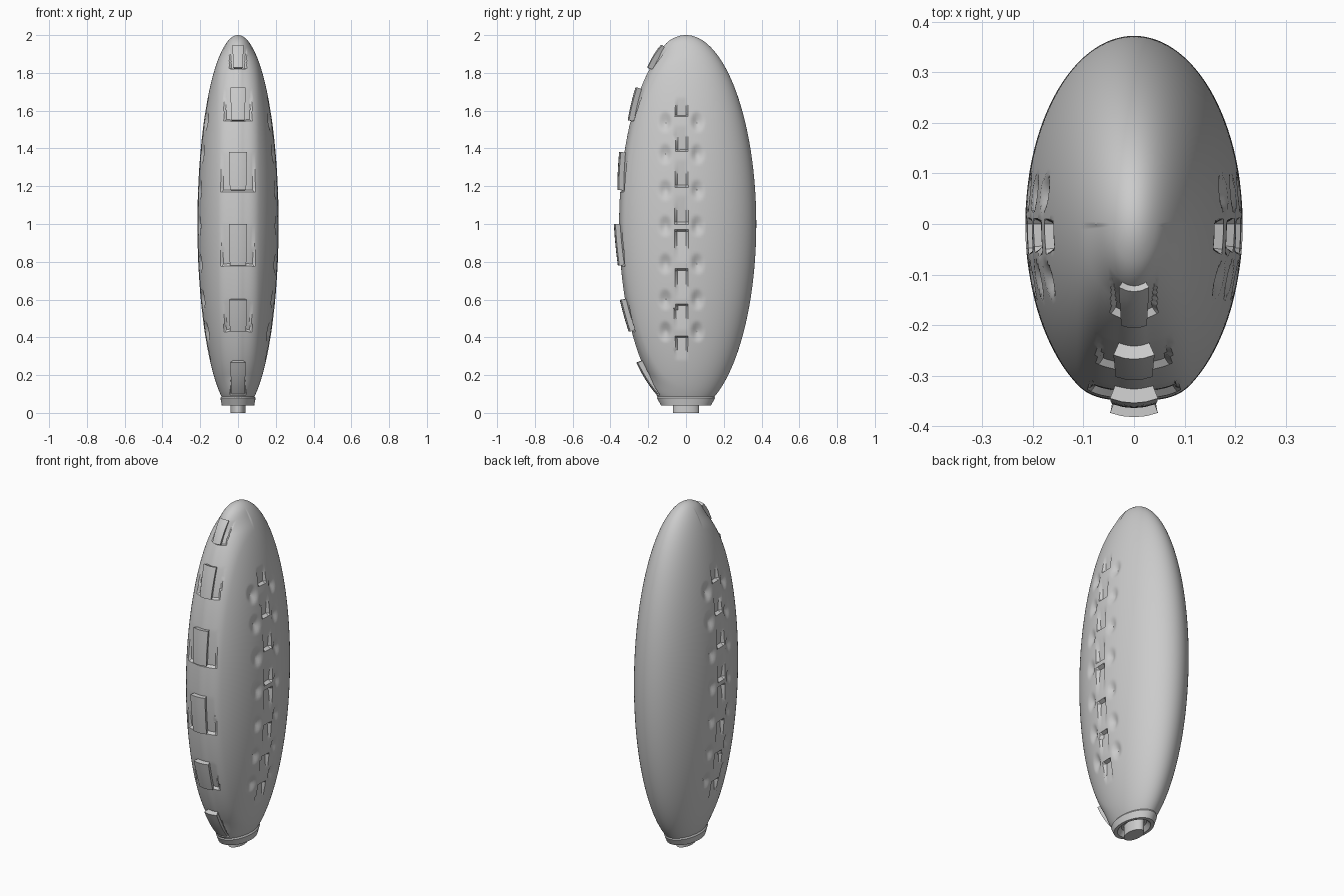
import bpy, math
from mathutils import Vector

if "Cube" in bpy.data.objects:
    bpy.data.objects.remove(bpy.data.objects["Cube"])

A, B, C = 0.215, 0.372, 1.0     # half sizes of the ellipsoid shell
COLS, ROWS = 192, 220
PLATES = [(1.94, 1.83), (1.72, 1.55), (1.38, 1.18), (1.0, 0.78), (0.60, 0.43), (0.27, 0.10)]
DIMPLES = [1.54, 1.37, 1.18, 0.99, 0.79, 0.60, 0.43]
STEPS = [(1.67, 1.57), (1.52, 1.39), (1.34, 1.20), (1.15, 1.0), (0.96, 0.80),
         (0.76, 0.60), (0.57, 0.44), (0.40, 0.28)]


def smooth(lo, hi, v):
    t = max(0, min(1, (v - lo) / (hi - lo)))
    return t * t * (3 - 2 * t)


def add(name, verts, faces, angle=35):
    me = bpy.data.meshes.new(name)
    me.from_pydata(verts, [], faces)
    ob = bpy.data.objects.new(name, me)
    bpy.context.collection.objects.link(ob)
    bpy.ops.object.select_all(action='DESELECT')
    ob.select_set(True)
    bpy.context.view_layer.objects.active = ob
    bpy.ops.object.mode_set(mode='EDIT')
    bpy.ops.mesh.select_all(action='SELECT')
    bpy.ops.mesh.normals_make_consistent(inside=False)
    bpy.ops.object.mode_set(mode='OBJECT')
    bpy.ops.object.shade_smooth_by_angle(angle=math.radians(angle))
    return ob


def push(p, d):
    n = Vector((p.x / A**2, p.y / B**2, (p.z - 1) / C**2)).normalized()
    return p + n * d


# Depth of the front channel, side steps and side dimples
def relief(p):
    d = 0
    ax = abs(p.x)
    if p.y < 0 and ax < 0.12:
        d -= 0.018 * (1 - smooth(0.03, 0.11, ax)) * smooth(0.08, 0.2, p.z) * (1 - smooth(1.88, 1.98, p.z))
        for top, bot in PLATES:
            w = 0.085 * math.sqrt(max(0.1, 1 - (bot - 1)**2)) + 0.005
            if bot <= p.z <= top and ax < w:
                d -= 0.014 * (top - p.z) / (top - bot)
    if abs(p.y + 0.025) < 0.2 and ax > 0.08:
        if abs(p.y + 0.025) < 0.029:
            for top, bot in STEPS:
                if bot <= p.z <= top:
                    t = (top - p.z) / (top - bot)
                    d -= 0.02 * (t if bot >= 1 else 1 - t)
        for z in DIMPLES:
            u = (abs(p.y + 0.025) - 0.085) / 0.036
            v = (p.z - z) / 0.055
            d -= 0.02 * max(0, 1 - math.sqrt(u * u + v * v))
    return d


# Shell: dense ellipsoid with the relief, open at the foot
verts, faces = [], []
end = math.acos(-0.915)
for i in range(ROWS + 1):
    ph = max(end * i / ROWS, 0.001)
    for j in range(COLS):
        th = 2 * math.pi * j / COLS
        p = Vector((A * math.sin(ph) * math.cos(th), B * math.sin(ph) * math.sin(th), 1 + math.cos(ph)))
        verts.append(push(p, relief(p)))
for i in range(ROWS):
    for j in range(COLS):
        k = (j + 1) % COLS
        faces.append((i * COLS + j, i * COLS + k, (i + 1) * COLS + k, (i + 1) * COLS + j))
faces.append(tuple(range(COLS)))
add("shell", verts, faces)

# Foot rim with hollow underside and centre plug
prof = [(0.087, 0.15, 0.087), (0.093, 0.153, 0.078), (0.086, 0.133, 0.04), (0.07, 0.11, 0.04),
        (0.052, 0.085, 0.065), (0.04, 0.07, 0.065), (0.04, 0.07, 0.0), (0.025, 0.05, 0.0)]
N = 48
verts = [(rx * math.cos(2 * math.pi * j / N), ry * math.sin(2 * math.pi * j / N), z)
         for rx, ry, z in prof for j in range(N)]
faces = [(i * N + j, i * N + (j + 1) % N, (i + 1) * N + (j + 1) % N, (i + 1) * N + j)
         for i in range(len(prof) - 1) for j in range(N)]
faces += [tuple(range(N)), tuple(range((len(prof) - 1) * N, len(prof) * N))]
add("foot_rim_and_plug", verts, faces, 30)


# Front scale plates: curved slabs leaning out at the upper edge
def plate(idx, top, bot):
    nx, nz = 4, 6
    verts, faces = [], []
    for layer in (0, 1):
        for i in range(nz + 1):
            t = i / nz
            z = top + (bot - top) * t
            r = math.sqrt(max(0, 1 - (z - 1)**2))
            hw = 0.044 * min(1, 0.35 + 0.7 * math.sqrt(max(0, 1 - (top - 1)**2)))
            for j in range(nx + 1):
                x = hw * (2 * j / nx - 1)
                y = -B * math.sqrt(max(0, r * r - (x / A)**2))
                out = 0.010 - 0.012 * t
                verts.append(push(Vector((x, y, z)), out if layer else -0.035))
    M = (nx + 1) * (nz + 1)
    f = lambda l, i, j: l * M + i * (nx + 1) + j
    for i in range(nz):
        for j in range(nx):
            for l in (0, 1):
                faces.append((f(l, i, j), f(l, i, j + 1), f(l, i + 1, j + 1), f(l, i + 1, j)))
        for j in (0, nx):
            faces.append((f(0, i, j), f(0, i + 1, j), f(1, i + 1, j), f(1, i, j)))
    for j in range(nx):
        for i in (0, nz):
            faces.append((f(0, i, j), f(0, i, j + 1), f(1, i, j + 1), f(1, i, j)))
    add(f"front_plate_{idx}", verts, faces)


for k, (t, b) in enumerate(PLATES):
    plate(k + 1, t, b)
